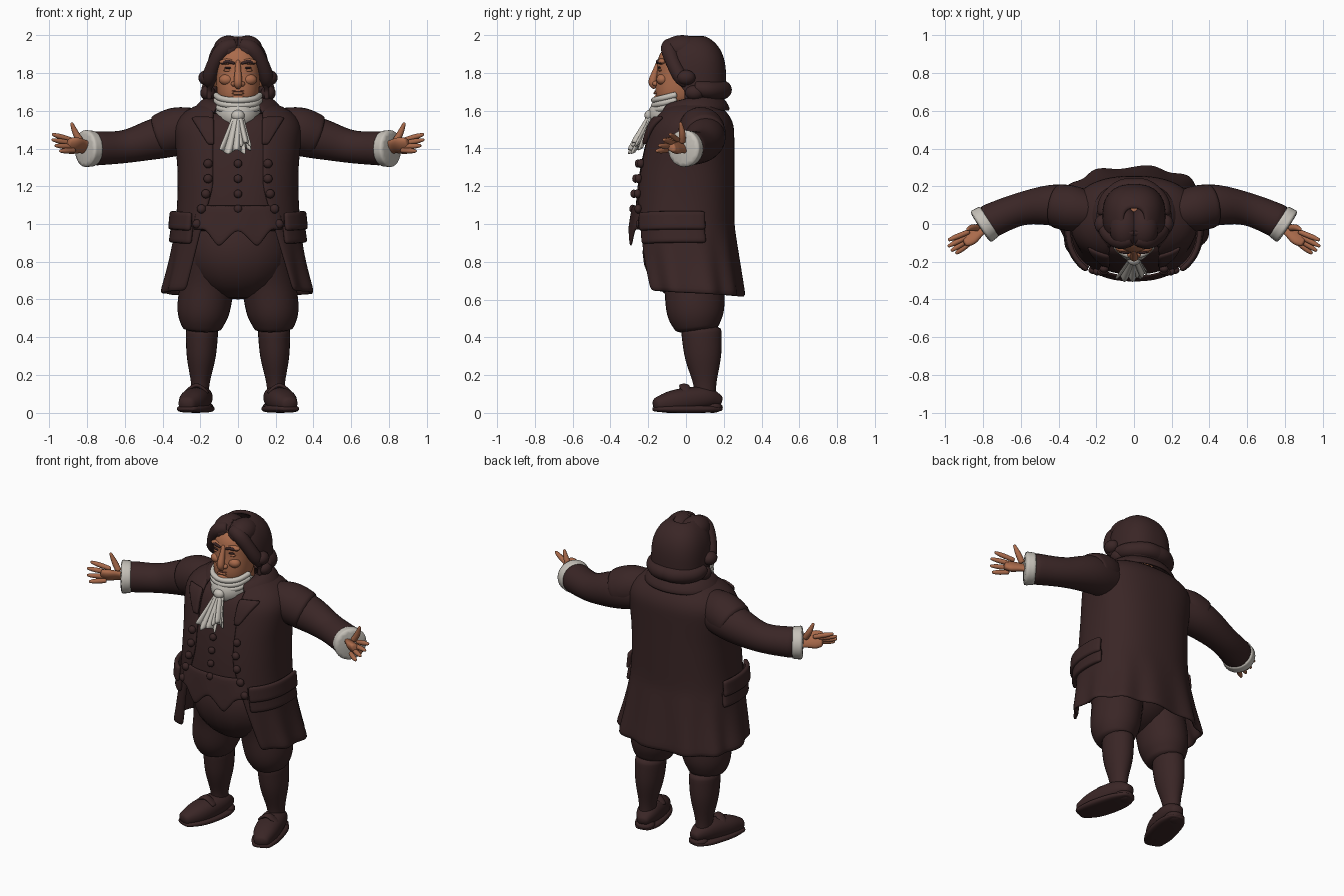
import bpy, bmesh
from math import sin, cos, pi, asin, sqrt, copysign
from mathutils import Vector, Matrix

cube = bpy.data.objects.get("Cube")
if cube:
    bpy.data.objects.remove(cube)


def material(name, *rgb):
    m = bpy.data.materials.new(name)
    m.use_nodes = True
    m.diffuse_color = (*rgb, 1)
    bsdf = m.node_tree.nodes["Principled BSDF"]
    bsdf.inputs["Base Color"].default_value = (*rgb, 1)
    bsdf.inputs["Roughness"].default_value = .8
    return m


CLOTH = material("dark brown cloth", .042, .019, .019)
SKIN = material("warm skin", .4, .145, .07)
LINEN = material("off white linen", .56, .53, .48)
LIP = material("reddish brown", .2, .06, .04)


def finish(name, bm, mat, mirror=False, thick=0, smooth=1):
    bmesh.ops.recalc_face_normals(bm, faces=bm.faces)
    mesh = bpy.data.meshes.new(name)
    bm.to_mesh(mesh)
    bm.free()
    mesh.materials.append(mat)
    for polygon in mesh.polygons:
        polygon.use_smooth = True
    ob = bpy.data.objects.new(name, mesh)
    bpy.context.collection.objects.link(ob)
    if thick:
        solid = ob.modifiers.new("thickness", "SOLIDIFY")
        solid.thickness, solid.offset = thick, 0
    if mirror:
        ob.modifiers.new("mirror", "MIRROR")
    if smooth:
        subsurf = ob.modifiers.new("smooth", "SUBSURF")
        subsurf.levels = subsurf.render_levels = smooth


def grid(name, rows, mat, closed=False, **options):
    """Skin rows of points; closed rows become capped rings."""
    bm = bmesh.new()
    verts = [[bm.verts.new(p) for p in row] for row in rows]
    n = len(rows[0])
    for r, q in zip(verts, verts[1:]):
        for i in range(n if closed else n - 1):
            j = (i + 1) % n
            bm.faces.new((r[i], r[j], q[j], q[i]))
    if closed:
        bm.faces.new(verts[0])
        bm.faces.new(verts[-1])
    finish(name, bm, mat, **options)


def span(a, b, n):
    return [a + (b - a) * i / (n - 1) for i in range(n)]


def bulge(value, power):
    return copysign(abs(value) ** power, value)


def spline(points, steps=4):
    """Catmull-Rom curve through the control points."""
    p = [Vector(q) for q in points]
    p = [2 * p[0] - p[1], *p, 2 * p[-1] - p[-2]]
    curve = []
    for a, b, c, d in zip(p, p[1:], p[2:], p[3:]):
        for t in span(0, 1, steps + 1)[:-1]:
            curve.append(b + ((c - a) * t + (2 * a - 5 * b + 4 * c - d) * t**2
                              + (3 * b - 3 * c + d - a) * t**3) / 2)
    return curve + [p[-2]]


def loft(name, points, mat, flat=1, roll=0, power=1, sides=14, **options):
    """Smooth tube through (x, y, z, radius); flat scales its second radius."""
    path = spline(points)
    centers = [p.to_3d() for p in path]
    rows, side = [], None
    for i, center in enumerate(centers):
        t = (centers[min(i + 1, len(path) - 1)] - centers[max(i - 1, 0)]).normalized()
        if side is None:
            side = Vector((1, 0, 0)) if abs(t.z) > .8 else t.cross(Vector((0, 0, 1)))
            side.rotate(Matrix.Rotation(roll, 3, t))
        side = (side - t * side.dot(t)).normalized()
        up = side.cross(t) * flat
        rows.append([center + path[i][3] * (side * bulge(cos(k), power) + up * bulge(sin(k), power))
                     for k in span(0, 2 * pi, sides + 1)[:-1]])
    grid(name, rows, mat, closed=True, **options)


def ball(name, center, size, mat, mirror=True):
    bm = bmesh.new()
    place = Matrix.Translation(center) @ Matrix.Diagonal((*size, 1))
    bmesh.ops.create_uvsphere(bm, u_segments=16, v_segments=12, radius=1, matrix=place)
    finish(name, bm, mat, mirror=mirror, smooth=0)


def dome(z, base, height, power=2):
    return sqrt(1 - (max(0, z - base) / height) ** power)


# Body outlines: half width, front y and back y at each height
SQUARE = .82


def coat(z):
    d = dome(z, 1.5, .17)
    flare = max(0, 1.2 - z)
    return (.31 + .28 * flare**2 + .1 * max(0, min(z, 1.5) - 1.3)) * d, (.3 * (z - 1)**2 - .27) * d, \
        (.245 + .15 * max(0, 1 - z)) * d


def coat_edge(z):
    return .13 + .28 * max(0, 1.2 - z)


def waistcoat(z):
    a, front, back = coat(z)
    return a - .04, front, back - .03


def wig(z):
    d = dome(z, 1.75, .25, 3)
    return .155 * d, -.11 * d, .02 + .18 * d


def wig_edge(z):
    return .15 * min(1, sqrt(max(0, 1.96 - z) * 4))


def at(outline, z, t, off=0):
    """Point on an outline at angle t from the front, pushed out by off."""
    a, front, back = outline(z)
    return Vector(((a + off) * bulge(sin(t), SQUARE),
                   (front + back) / 2 - ((back - front) / 2 + off) * bulge(cos(t), SQUARE), z))


def angle(outline, z, x):
    return asin(min(1, x / outline(z)[0]) ** (1 / SQUARE))


def shell(name, outline, edge, low, high, ripple=0, drop=0, **options):
    """Garment or wig that is open at the front along its edge."""
    rows = []
    for z in span(low, high, 22):
        start = angle(outline, z, edge(z))
        w = max(0, 1 - (z - low) * 3)
        rows.append([at(outline, z, t, ripple * w * sin(11 * t)) - Vector((0, 0, drop * w * (1 - cos(t))))
                     for t in span(start, 2 * pi - start, 49)])
    grid(name, rows, CLOTH, **options)


# Coat with a flared, rippled skirt that hangs lower at the back
shell("coat", coat, coat_edge, .65, 1.66, ripple=.013, drop=.018, thick=.022)

# Waistcoat with two dipping points, hips and shirt
grid("waistcoat", [[at(waistcoat, z, t) for t in span(0, 2 * pi, 29)[:-1]] for z in span(.95, 1.6, 12)],
     CLOTH, closed=True)
rows = []
for w in span(0, 1, 5):
    rows.append([at(waistcoat, 1.1 - .13 * w, t, .01 + .02 * w)
                 - Vector((0, 0, w * max(0, .1 - .4 * abs(abs(t) - .25)))) for t in span(-.8, .8, 25)])
grid("waistcoat_hem", rows, CLOTH, thick=.015)
ball("hips", (0, 0, .85), (.28, .23, .25), CLOTH, mirror=False)
ball("shirt_front", (0, -.05, 1.58), (.12, .15, .11), LINEN, mirror=False)

# Pocket flaps over pocket bags on the coat sides
for name, low, off in (("pocket_flap", .95, .034), ("pocket_bag", .88, .02)):
    rows = [[at(coat, z + .02 * sin(t), t, off) for t in span(.7, 1.9, 12)] for z in span(low, low + .1, 5)]
    grid(name, rows, CLOTH, mirror=True, thick=.028)

# Buttons in three rows
for z in span(1, 1.32, 5):
    ball("waistcoat_button", at(waistcoat, z, 0, .014), (.022, .018, .022), CLOTH, mirror=False)
    ball("coat_button", at(coat, z, angle(coat, z, coat_edge(z) + .02), .018), (.024, .02, .024), CLOTH)

# Collar and lapels
rows = []
for f in span(0, 1, 5):
    a, b, middle = .12 + .12 * f, .12 + .085 * f, .015 + .01 * f
    rows.append([Vector((a * sin(t), middle - b * cos(t),
                         1.66 + .1 * f - .16 * f * f - (.05 + .02 * f) * ((1 + cos(t)) / 2) ** 2))
                 for t in span(.65, 2 * pi - .65, 29)])
grid("collar", rows, CLOTH, thick=.02)
rows = []
for f in span(0, 1, 6):
    z = 1.42 + .15 * f
    rows.append([at(coat, z, angle(coat, z, x), .018) for x in span(.12, .15 + .09 * f, 5)])
grid("lapel", rows, CLOTH, mirror=True, thick=.022)

# Sleeves, shoulder caps and linen cuffs
loft("sleeve", [(.2, .07, 1.48, .1), (.4, .1, 1.46, .115), (.6, .08, 1.41, .09), (.8, 0, 1.4, .096)],
     CLOTH, mirror=True)
loft("shoulder_cap", [(.2, .06, 1.53, .09), (.32, .08, 1.5, .125), (.43, .1, 1.46, .118)], CLOTH, mirror=True)
loft("cuff", [(.76, .02, 1.4, .097), (.82, -.02, 1.4, .103)], LINEN, mirror=True)

# Hands: tilted palm, four fanned fingers and a raised thumb
loft("palm", [(.77, 0, 1.4, .045), (.82, -.03, 1.41, .045), (.87, -.07, 1.415, .058), (.91, -.09, 1.42, .045)],
     SKIN, flat=.5, roll=-.8, mirror=True)
across = Vector((-.01, -.04, -.04))
for k, reach in enumerate((.1, .11, .1, .08)):
    base = Vector((.89, -.08, 1.42)) + across * (k - 1.5) / 2
    tip = base + reach * Vector((.88, -.36 - .1 * k, .26 - .1 * k)).normalized()
    loft("finger", [(*base.lerp(tip, f), r) for f, r in ((-.3, .014), (.5, .016), (1, .008))],
         SKIN, sides=8, mirror=True)
loft("thumb", [(.83, -.02, 1.43, .02), (.86, -.02, 1.48, .019), (.885, -.03, 1.54, .008)],
     SKIN, sides=8, mirror=True)

# Breeches gathered at the knee, stockings
loft("breeches", [(.13, 0, .9, .16), (.16, .04, .7, .15), (.185, .05, .53, .142), (.19, .06, .43, .1)],
     CLOTH, flat=1.1, mirror=True)
loft("stocking", [(.19, .08, .46, .09), (.195, .09, .3, .08), (.2, .1, .15, .05), (.2, .1, .05, .05)],
     CLOTH, flat=1.25, mirror=True)

# Shoes turned outward
shoe = [(.18, .19, .06, .03), (.2, .1, .08, .07), (.24, -.06, .06, .075), (.28, -.17, .04, .04)]
loft("shoe", shoe, CLOTH, flat=.85, power=.85, mirror=True)
loft("sole", [(x, y, .02, r + .01) for x, y, z, r in shoe], CLOTH, flat=.25, power=.6, mirror=True)
ball("heel", (.19, .14, .03), (.06, .055, .03), CLOTH)
loft("shoe_strap", [(.16, 0, .1, .03), (.22, -.01, .145, .03), (.28, .01, .1, .03)],
     CLOTH, flat=.45, sides=8, mirror=True)

# Neck, head and face
loft("neck", [(0, .02, 1.58, .09), (0, .01, 1.72, .09)], SKIN)
loft("head", [(0, -.05, 1.62, .06), (0, -.05, 1.67, .107), (0, -.03, 1.8, .118), (0, -.03, 1.88, .11),
              (0, -.02, 1.95, .06)], SKIN, flat=1.06, power=.9, sides=20)
loft("nose", [(0, -.14, 1.87, .012), (0, -.16, 1.81, .018), (0, -.177, 1.75, .024), (0, -.16, 1.72, .013)],
     SKIN, sides=10)
loft("mouth_line", [(-.045, -.15, 1.706, .003), (0, -.165, 1.703, .004), (.045, -.15, 1.706, .003)], LIP, sides=6)
loft("eyebrow", [(.016, -.15, 1.85, .007), (.055, -.15, 1.862, .01), (.09, -.13, 1.85, .006)],
     CLOTH, sides=8, mirror=True)
ball("brow_ridge", (.045, -.125, 1.86), (.055, .026, .018), SKIN)
ball("nostril", (.022, -.16, 1.743), (.015, .018, .014), SKIN)
ball("cheek", (.06, -.125, 1.765), (.04, .032, .03), SKIN)
ball("eye", (.05, -.14, 1.828), (.022, .01, .006), CLOTH)
ball("eyelid", (.05, -.135, 1.815), (.028, .012, .008), SKIN)
ball("ear", (.122, 0, 1.765), (.016, .03, .04), SKIN)
ball("chin", (0, -.145, 1.66), (.045, .03, .026), SKIN, mirror=False)
ball("lower_lip", (0, -.16, 1.693), (.032, .012, .008), SKIN, mirror=False)

# Wig: shell, parted front locks and curls round the nape
shell("wig", wig, wig_edge, 1.66, 1.99, thick=.025)
loft("front_lock", [(.01, -.08, 1.95, .035), (.07, -.09, 1.93, .045), (.12, -.07, 1.86, .04),
                    (.15, -.03, 1.78, .04), (.15, .01, 1.74, .03)], CLOTH, mirror=True)
loft("nape_roll", [(-.03, .19, 1.71, .05), (.06, .19, 1.71, .05), (.14, .12, 1.71, .048), (.155, .04, 1.72, .04)],
     CLOTH, mirror=True)
ball("crown", (.05, -.02, 1.925), (.08, .11, .075), CLOTH)
ball("side_curl", (.17, 0, 1.775), (.04, .05, .04), CLOTH)
ball("low_curl", (.16, .045, 1.695), (.04, .05, .04), CLOTH)

# Neckcloth: wrapped bands, knot and pleated tails
for z in span(1.6, 1.655, 3):
    loft("neckcloth_band", [(.12 * sin(t), -.05 - .12 * cos(t), z + .03 * (1 - cos(t)), .018)
                            for t in span(-1.6, 1.6, 5)], LINEN, sides=8)
ball("neckcloth_knot", (0, -.19, 1.575), (.035, .03, .03), LINEN, mirror=False)
for name, shift, width, drop, out in (("long_tail", -.03, .05, .2, .1), ("short_tail", .03, .02, .16, .08),
                                      ("under_tail", 0, .05, .18, .06)):
    rows = []
    for f in span(0, 1, 7):
        rows.append([Vector((shift * f + u * (.022 + width * f), .02 * u * u - .195 - f * (out - .016 * cos(10 * u)),
                             1.58 - f * (drop - .012 * sin(5 * u)))) for u in span(-1, 1, 21)])
    grid(name, rows, LINEN, thick=.016)
